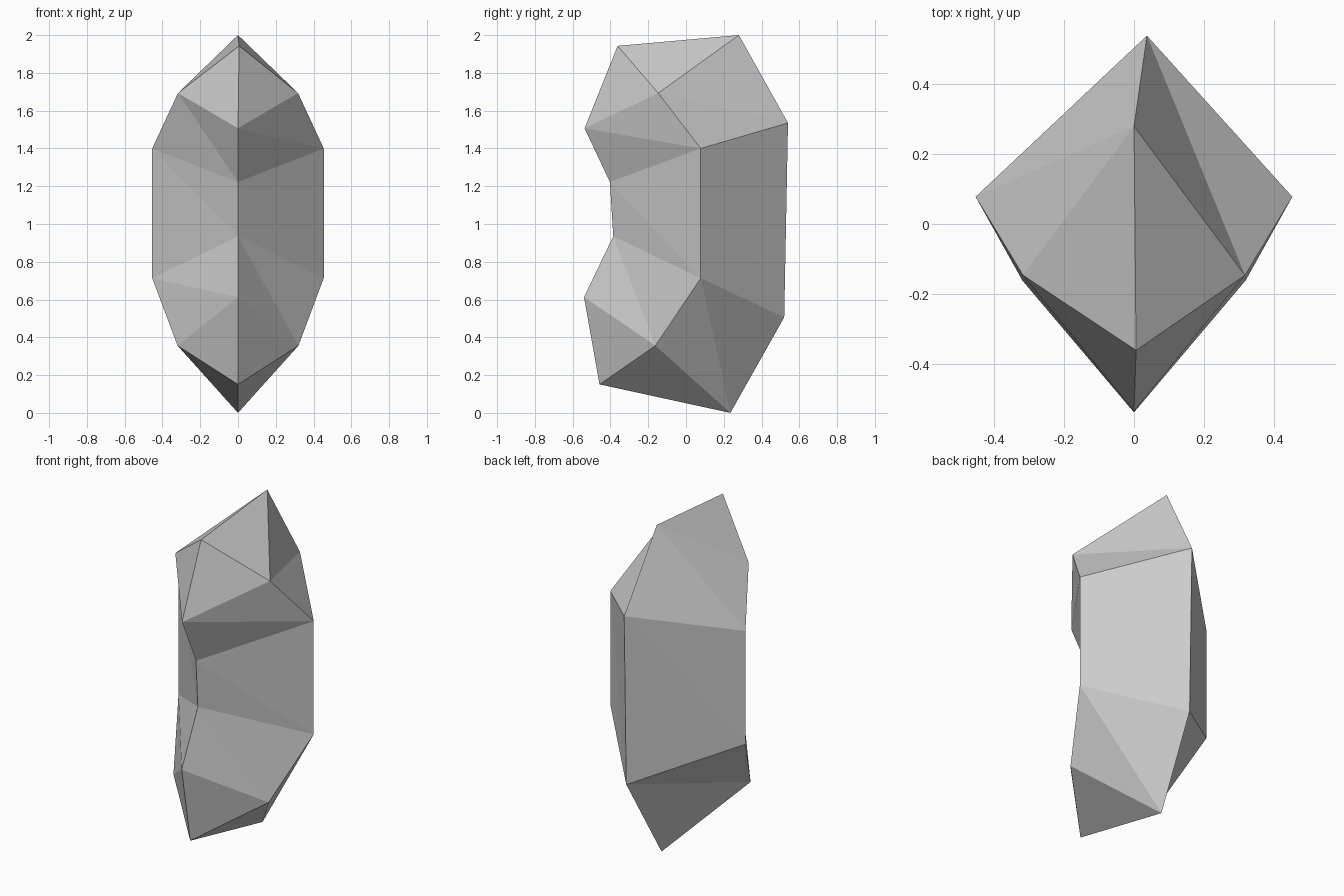
import bpy
import bmesh

if "Cube" in bpy.data.objects:
    bpy.data.objects.remove(bpy.data.objects["Cube"])

# Diamond cross-sections along the bent body, bottom to top:
# (front y, front z), (half width, side y, side z), (back x, back y, back z)
SECTIONS = [
    ((-0.54, 0.613), (0.32, -0.162, 0.356), (0.0, 0.235, 0.0)),
    ((-0.385, 0.935), (0.454, 0.078, 0.713), (0.037, 0.52, 0.506)),
    ((-0.403, 1.222), (0.454, 0.078, 1.40), (0.037, 0.54, 1.535)),
    ((-0.537, 1.507), (0.318, -0.147, 1.693), (0.0, 0.28, 2.0)),
]
BOTTOM_TIP = (0.0, -0.458, 0.151)
TOP_TIP = (0.006, -0.362, 1.943)

bm = bmesh.new()


def ring(section):
    (fy, fz), (w, sy, sz), back = section
    points = [(0, fy, fz), (w, sy, sz), back, (-w, sy, sz)]
    return [bm.verts.new(p) for p in points]


# Faceted body walls, every panel folded along the same diagonal
rings = [ring(s) for s in SECTIONS]
for low, high in zip(rings, rings[1:]):
    for i in range(4):
        j = (i + 1) % 4
        bm.faces.new((low[i], low[j], high[i]))
        bm.faces.new((low[j], high[j], high[i]))

# Pointed end caps
for end, tip in ((rings[0], BOTTOM_TIP), (rings[-1], TOP_TIP)):
    apex = bm.verts.new(tip)
    for i in range(4):
        bm.faces.new((end[i], end[(i + 1) % 4], apex))

bmesh.ops.recalc_face_normals(bm, faces=bm.faces)
mesh = bpy.data.meshes.new("curved_faceted_body")
bm.to_mesh(mesh)
bm.free()
body = bpy.data.objects.new("curved_faceted_body", mesh)
bpy.context.collection.objects.link(body)
